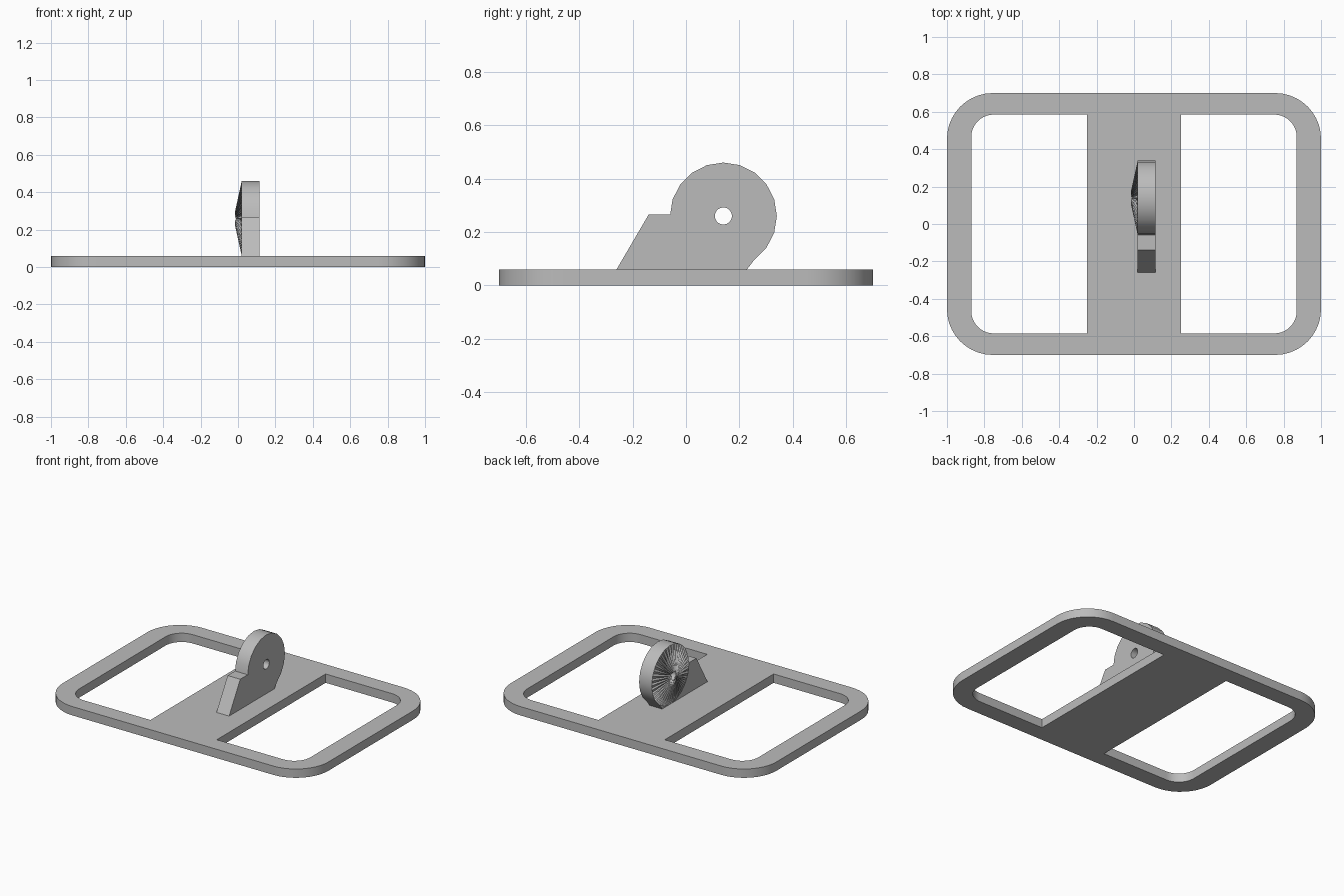
import bpy, bmesh, math
from mathutils import Matrix

if "Cube" in bpy.data.objects:
    bpy.data.objects.remove(bpy.data.objects["Cube"])

grey = bpy.data.materials.new("grey")
grey.diffuse_color = (0.5, 0.5, 0.5, 1)
grey.use_nodes = True
grey.node_tree.nodes["Principled BSDF"].inputs["Base Color"].default_value = grey.diffuse_color


def arc(cx, cy, r, a0, a1, n):
    """n + 1 points along an arc, angles in degrees."""
    return [(cx + r * math.cos(math.radians(a0 + (a1 - a0) * i / n)),
             cy + r * math.sin(math.radians(a0 + (a1 - a0) * i / n))) for i in range(n + 1)]


def finish(obj):
    obj.data.materials.append(grey)
    bpy.ops.object.select_all(action='DESELECT')
    obj.select_set(True)
    bpy.context.view_layer.objects.active = obj


def slab(name, loops, thickness, matrix):
    """Extrude an outline with holes into a solid plate."""
    curve = bpy.data.curves.new(name, 'CURVE')
    curve.dimensions = '2D'
    curve.fill_mode = 'BOTH'
    curve.extrude = thickness / 2
    for pts in loops:
        sp = curve.splines.new('POLY')
        sp.points.add(len(pts) - 1)
        for p, (x, y) in zip(sp.points, pts):
            p.co = (x, y, 0, 1)
        sp.use_cyclic_u = True
    obj = bpy.data.objects.new(name, curve)
    bpy.context.collection.objects.link(obj)
    obj.matrix_world = matrix
    finish(obj)
    bpy.ops.object.convert(target='MESH')
    obj = bpy.context.object
    bm = bmesh.new()
    bm.from_mesh(obj.data)
    bmesh.ops.remove_doubles(bm, verts=bm.verts, dist=1e-5)
    bmesh.ops.recalc_face_normals(bm, faces=bm.faces)
    bm.to_mesh(obj.data)
    bm.free()
    bpy.ops.object.shade_smooth_by_angle(angle=math.radians(30))
    return obj


# Base frame: rounded plate with two windows either side of a central bar
CX, CY = 0.75, 0.455
outer = (arc(CX, CY, 0.245, 0, 90, 10) + arc(-CX, CY, 0.245, 90, 180, 10)
         + arc(-CX, -CY, 0.245, 180, 270, 10) + arc(CX, -CY, 0.245, 270, 360, 10))
outer = [(x + math.copysign(0.005, x), y) for x, y in outer]
window = ([(0.25, -0.585)] + arc(0.75, -0.465, 0.12, 270, 360, 10)
          + arc(0.75, 0.465, 0.12, 0, 90, 10) + [(0.25, 0.585)])
mirrored = [(-x, y) for x, y in reversed(window)]
slab("base_frame", [outer, window, mirrored], 0.06, Matrix.Translation((0, 0, 0.03)))

# Upright bracket: 20-sided disc merged with a sloping web, drawn in the y-z plane
DY, DZ, R, BORE = 0.14, 0.26, 0.2, 0.032
profile = [(-0.26, 0.06), (-0.14, 0.265), (-0.06, 0.265)] + arc(DY, DZ, R, 180, -54, 13) + [(0.228, 0.06)]
bore = arc(DY, DZ, BORE, 0, 360, 20)[:-1]
to_yz = Matrix(((0, 0, 1, 0.0675), (1, 0, 0, 0), (0, 1, 0, 0), (0, 0, 0, 1)))
slab("bracket", [profile, bore], 0.095, to_yz)

# Serrated cone on the left face: radial ridges rising towards the bore
TEETH = 40
bm = bmesh.new()
rings = []
for r, peak, valley in ((R, 0.02, 0.02), (0.042, -0.015, 0.006), (BORE, -0.015, 0.006), (BORE, 0.022, 0.022)):
    rings.append([bm.verts.new((valley if i % 2 else peak, DY + y, DZ + z))
                  for i, (y, z) in enumerate(arc(0, 0, r, 0, 360, TEETH * 2)[:-1])])
n = TEETH * 2
# keep the rim on the 20-sided outline of the disc
for i, v in enumerate(rings[0]):
    a = (i * 360 / n) % 18 - 9
    k = math.cos(math.radians(9)) / math.cos(math.radians(a))
    v.co.y, v.co.z = DY + (v.co.y - DY) * k, DZ + (v.co.z - DZ) * k
for a, b in zip(rings, rings[1:]):
    for i in range(n):
        j = (i + 1) % n
        bm.faces.new((a[i], b[i], b[j], a[j]))
bmesh.ops.recalc_face_normals(bm, faces=bm.faces)
if sum(f.normal.x for f in bm.faces) > 0:
    bmesh.ops.reverse_faces(bm, faces=bm.faces)
me = bpy.data.meshes.new("serrated_face")
bm.to_mesh(me)
bm.free()
teeth = bpy.data.objects.new("serrated_face", me)
bpy.context.collection.objects.link(teeth)
finish(teeth)
